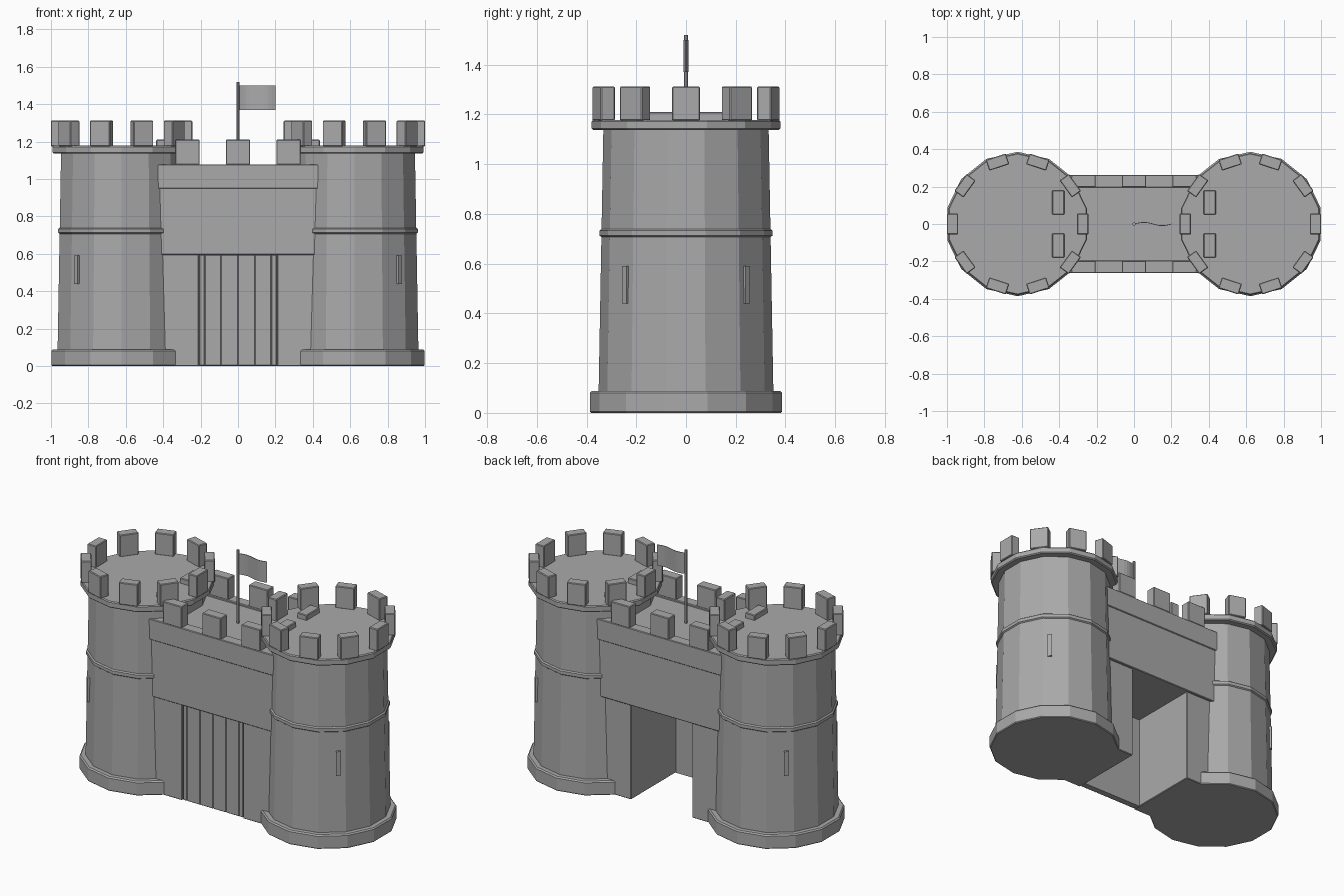
import bpy, bmesh, math
from mathutils import Matrix

if "Cube" in bpy.data.objects:
    bpy.data.objects.remove(bpy.data.objects["Cube"])

stone = bpy.data.materials.new("grey_stone")
stone.diffuse_color = (0.4, 0.4, 0.4, 1)
stone.use_nodes = True
stone.node_tree.nodes["Principled BSDF"].inputs["Base Color"].default_value = stone.diffuse_color

SIDES = 14
TOWER_X = 0.622


def finish(name, bm, bevel=0.0):
    bmesh.ops.recalc_face_normals(bm, faces=bm.faces)
    me = bpy.data.meshes.new(name)
    bm.to_mesh(me)
    bm.free()
    me.materials.append(stone)
    ob = bpy.data.objects.new(name, me)
    bpy.context.collection.objects.link(ob)
    if bevel:
        mod = ob.modifiers.new("edge", 'BEVEL')
        mod.width = bevel
        mod.segments = 1
    return ob


def box(name, x0, x1, y0, y1, z0, z1, bevel=0.004):
    bm = bmesh.new()
    size = Matrix.Diagonal((x1 - x0, y1 - y0, z1 - z0, 1))
    mid = Matrix.Translation(((x0 + x1) / 2, (y0 + y1) / 2, (z0 + z1) / 2))
    bmesh.ops.create_cube(bm, size=1, matrix=mid @ size)
    return finish(name, bm, bevel)


def ring_box(name, cx, angle, r0, r1, width, z0, z1, bevel=0.004):
    """Box facing outward from a tower centre."""
    ob = box(name, r0, r1, -width / 2, width / 2, z0, z1, bevel)
    ob.matrix_world = Matrix.Translation((cx, 0, 0)) @ Matrix.Rotation(angle, 4, 'Z')


def lathe(name, cx, profile, sides=SIDES):
    """Closed solid of stacked polygon rings from (radius, height) points."""
    bm = bmesh.new()
    rings = []
    for r, z in profile:
        angles = [math.pi / 2 + math.tau * k / sides for k in range(sides)]
        rings.append([bm.verts.new((cx + r * math.cos(a), r * math.sin(a), z)) for a in angles])
    for a, b in zip(rings, rings[1:]):
        for k in range(sides):
            n = (k + 1) % sides
            bm.faces.new((a[k], a[n], b[n], b[k]))
    bm.faces.new(rings[0][::-1])
    bm.faces.new(rings[-1])
    return finish(name, bm)


# Round towers, mirrored left and right
for side, label in ((-1, "left"), (1, "right")):
    cx = side * TOWER_X
    lathe(label + "_tower_plinth", cx, [(0.381, 0), (0.386, 0.005), (0.386, 0.08), (0.379, 0.088)])
    lathe(label + "_tower_body", cx, [(0.352, 0.05), (0.332, 1.16)])
    lathe(label + "_tower_band", cx, [(0.340, 0.707), (0.348, 0.713), (0.348, 0.733), (0.340, 0.739)])
    lathe(label + "_tower_cap", cx, [(0.372, 1.137), (0.379, 1.143), (0.379, 1.172), (0.374, 1.178)])
    # Battlements around the tower top
    for k in range(10):
        ring_box(label + "_tower_merlon", cx, math.tau * k / 10, 0.318, 0.378, 0.112, 1.175, 1.312)
    # Arrow slits on the outer diagonals
    for s in (-1, 1):
        angle = s * math.radians(45.5 if side > 0 else 134.5)
        ring_box(label + "_arrow_slit", cx, angle, 0.31, 0.349, 0.026, 0.44, 0.59, 0.0)
    # Gate jamb beside the passage
    box(label + "_gate_jamb", *sorted((side * 0.21, side * 0.44)), -0.252, 0.24, 0, 0.6)

# Wall over the gate, parapet rim and walkway
box("gate_wall", -0.43, 0.43, -0.256, 0.256, 0.594, 0.96)
box("walkway", -0.42, 0.42, -0.22, 0.22, 0.95, 1.066, 0)
for s in (-1, 1):
    box("parapet", -0.4375, 0.4375, *sorted((s * 0.195, s * 0.262)), 0.948, 1.078)
    box("parapet_end", *sorted((s * 0.372, s * 0.4375)), -0.2, 0.2, 0.948, 1.078)
    for x in (-0.27, 0, 0.27):
        box("wall_merlon", x - 0.065, x + 0.065, *sorted((s * 0.197, s * 0.262)), 1.075, 1.21)
    for y in (-0.115, 0.115):
        box("end_merlon", *sorted((s * 0.372, s * 0.4375)), y - 0.065, y + 0.065, 1.075, 1.21)

# Planked gate closing the front of the passage
box("gate_board", -0.212, 0.212, -0.232, -0.2, 0, 0.596, 0)
edges = (-0.206, -0.178, -0.09, 0, 0.09, 0.178, 0.206)
for a, b in zip(edges, edges[1:]):
    box("gate_plank", a, b, -0.246, -0.225, 0.002, 0.594, 0.003)

# Flagpole and waving flag
lathe("flagpole", 0, [(0.009, 1.0), (0.009, 1.52)], 8)
bm = bmesh.new()
cols = []
for k in range(11):
    t = k / 10
    x, y = 0.005 + 0.195 * t, 0.009 * math.sin(t * math.tau)
    cols.append([bm.verts.new((x, y + dy, z)) for dy, z in
                 ((-0.002, 1.37), (0.002, 1.37), (0.002, 1.5), (-0.002, 1.5))])
for a, b in zip(cols, cols[1:]):
    for k in range(4):
        bm.faces.new((a[k], a[(k + 1) % 4], b[(k + 1) % 4], b[k]))
bm.faces.new(cols[0])
bm.faces.new(cols[-1][::-1])
finish("flag", bm)
